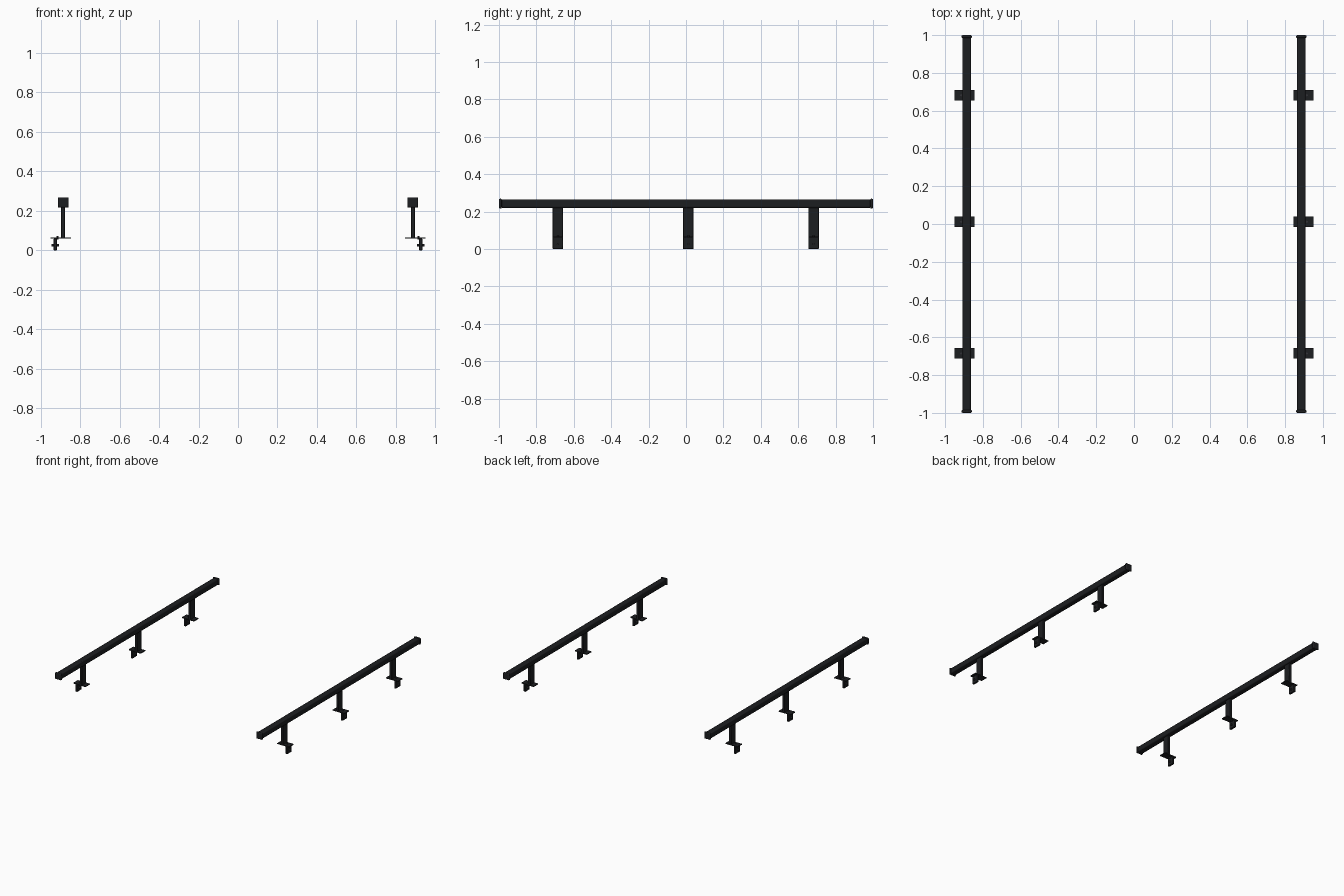
import bpy, math

if "Cube" in bpy.data.objects:
    bpy.data.objects.remove(bpy.data.objects["Cube"])

mat = bpy.data.materials.new("black_metal")
mat.diffuse_color = (0.012, 0.013, 0.015, 1)
mat.use_nodes = True
mat.node_tree.nodes["Principled BSDF"].inputs["Base Color"].default_value = mat.diffuse_color
steel = bpy.data.materials.new("bolt_steel")
steel.diffuse_color = (0.03, 0.03, 0.035, 1)
steel.use_nodes = True
steel.node_tree.nodes["Principled BSDF"].inputs["Base Color"].default_value = steel.diffuse_color


def finish(o, name, m, bevel=0, seg=2):
    o.name = name
    o.data.materials.append(m)
    if bevel:
        b = o.modifiers.new("bevel", 'BEVEL')
        b.width, b.segments = bevel, seg
        bpy.ops.object.shade_smooth_by_angle()
    return o


def box(name, x, y, z, bevel=0, seg=2):
    """Box from (min, max) ranges."""
    bpy.ops.mesh.primitive_cube_add(size=1, location=[sum(r) / 2 for r in (x, y, z)])
    o = bpy.context.object
    o.scale = [abs(r[1] - r[0]) for r in (x, y, z)]
    bpy.ops.object.transform_apply(location=False, rotation=False, scale=True)
    return finish(o, name, mat, bevel, seg)


def cyl(name, loc, r, depth, axis, sides=6):
    rot = (0, math.pi / 2, 0) if axis == 'X' else (0, 0, 0)
    bpy.ops.mesh.primitive_cylinder_add(vertices=sides, radius=r, depth=depth,
                                        location=loc, rotation=rot)
    return finish(bpy.context.object, name, steel)


for side, s in (("left", -1), ("right", 1)):
    def xr(a, b):
        return (s * a, s * b)

    # long rail with slightly larger end caps
    box(side + "_rail", xr(0.863, 0.908), (-0.99, 0.99), (0.22, 0.265), 0.007)
    for end, e in (("front", -1), ("back", 1)):
        box(f"{side}_{end}_cap", xr(0.858, 0.913), (e * 0.985, e * 1.0), (0.216, 0.269), 0.006)

    for i, y in enumerate((-0.685, 0.012, 0.682)):
        yr = (y - 0.028, y + 0.028)
        n = f"{side}_{i + 1}"
        # flat post, foot plate and hanging clamp plate
        box("post_" + n, xr(0.876, 0.896), yr, (0.062, 0.225), 0.002, 1)
        box("foot_plate_" + n, xr(0.845, 0.951), yr, (0.059, 0.066))
        box("clamp_plate_" + n, xr(0.918, 0.934), yr, (0.0, 0.06), 0.002, 1)
        # bolts through both plates
        cyl("clamp_bolt_" + n, (s * 0.925, y, 0.026), 0.007, 0.038, 'X')
        cyl("foot_bolt_" + n, (s * 0.915, y, 0.063), 0.006, 0.018, 'Z')
